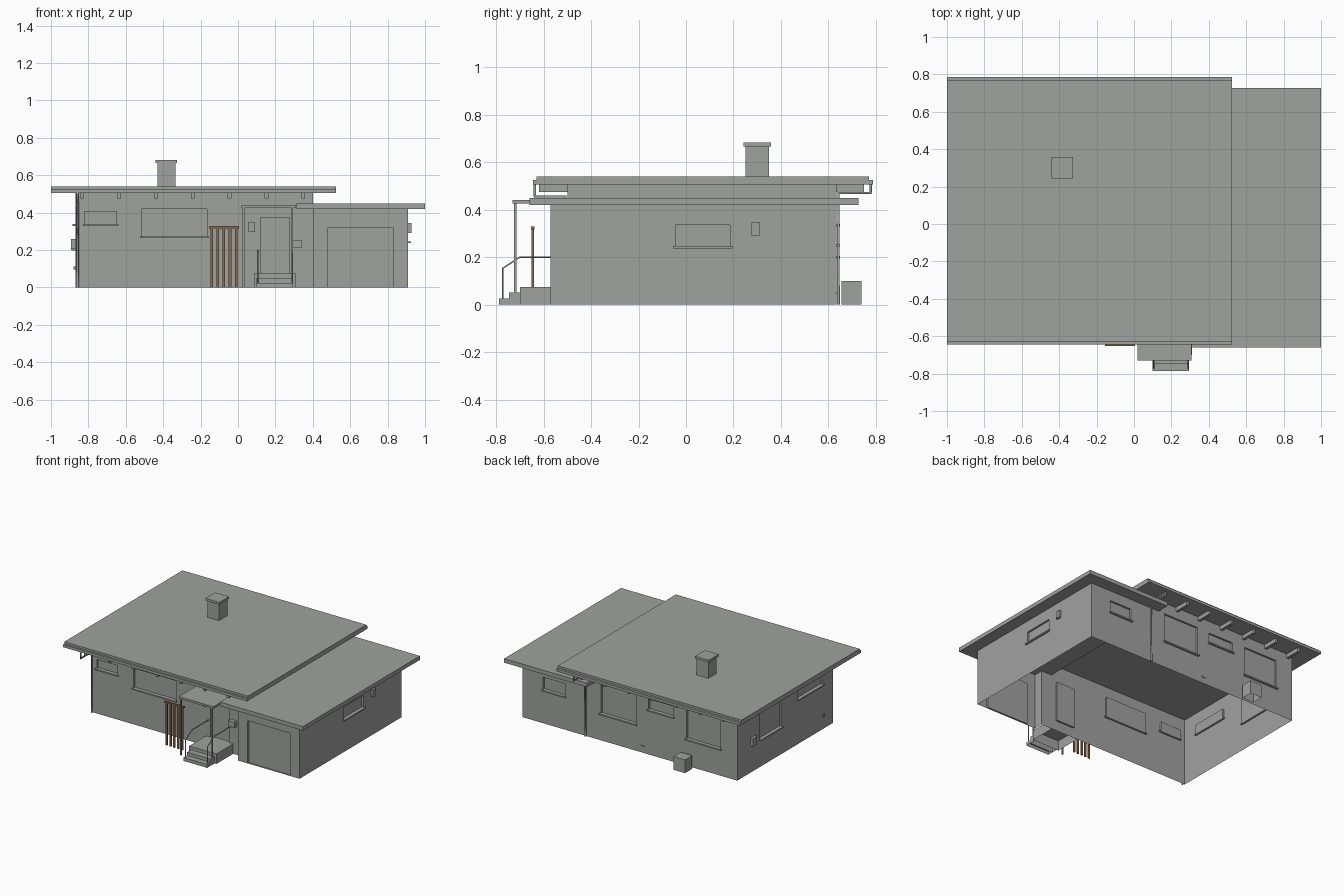
import bpy, bmesh
from mathutils import Vector

if "Cube" in bpy.data.objects:
    bpy.data.objects.remove(bpy.data.objects["Cube"], do_unlink=True)


def material(name, rgb):
    m = bpy.data.materials.new(name)
    m.use_nodes = True
    m.diffuse_color = (*rgb, 1)
    m.node_tree.nodes["Principled BSDF"].inputs["Base Color"].default_value = (*rgb, 1)
    return m


GREY = material("plain grey", (0.35, 0.36, 0.35))
BROWN = material("brown wood", (0.26, 0.14, 0.07))


def finish(name, bm, mat):
    mesh = bpy.data.meshes.new(name)
    bm.to_mesh(mesh)
    bm.free()
    mesh.materials.append(mat)
    obj = bpy.data.objects.new(name, mesh)
    bpy.context.collection.objects.link(obj)
    return obj


def box(name, x, y, z, mat=GREY, hollow=False):
    """Box from three (min, max) spans; hollow leaves the underside open."""
    bm = bmesh.new()
    bmesh.ops.create_cube(bm, size=1)
    for v in bm.verts:
        v.co = [s[0] if c < 0 else s[1] for c, s in zip(v.co, (x, y, z))]
    if hollow:
        bm.normal_update()
        under = [f for f in bm.faces if f.normal.z < -0.5]
        bmesh.ops.delete(bm, geom=under, context="FACES_ONLY")
    return finish(name, bm, mat)


def tube(name, points, radius):
    curve = bpy.data.curves.new(name, "CURVE")
    curve.dimensions = "3D"
    curve.bevel_depth = radius
    curve.bevel_resolution = 1
    curve.use_fill_caps = True
    line = curve.splines.new("POLY")
    line.points.add(len(points) - 1)
    for p, co in zip(line.points, points):
        p.co = (*co, 1)
    curve.materials.append(GREY)
    obj = bpy.data.objects.new(name, curve)
    bpy.context.collection.objects.link(obj)


RECESS, LEDGE = 0.014, 0.014


def wall(name, p, q, z0, z1, openings=()):
    """Thin wall, outside on the right of p->q, with recessed openings
    (from, to, bottom, top, has_sill) given along the wall's world axis."""
    p, q = Vector((*p, 0)), Vector((*q, 0))
    along = (q - p).normalized()
    out = Vector((along.y, -along.x, 0))
    axis = 0 if abs(along.x) > 0.5 else 1
    holes = []
    for a, b, lo, hi, sill in openings:
        u0, u1 = sorted((abs(a - p[axis]), abs(b - p[axis])))
        holes.append((u0, u1, lo, hi, sill))
    bm = bmesh.new()

    def quad(corners):
        bm.faces.new([bm.verts.new(p + along * u + out * d + Vector((0, 0, z)))
                      for u, z, d in corners])

    us = sorted({0, (q - p).length, *[h[i] for h in holes for i in (0, 1)]})
    zs = sorted({z0, z1, *[h[i] for h in holes for i in (2, 3)]})
    for a, b in zip(us, us[1:]):
        for c, d in zip(zs, zs[1:]):
            u, z = (a + b) / 2, (c + d) / 2
            if not any(h[0] < u < h[1] and h[2] < z < h[3] for h in holes):
                quad([(a, c, 0), (b, c, 0), (b, d, 0), (a, d, 0)])
    for a, b, c, d, sill in holes:
        ring = [(a, c), (b, c), (b, d), (a, d)]
        quad([(*r, -RECESS) for r in ring])
        for r, s in zip(ring, ring[1:] + ring[:1]):
            quad([(*r, 0), (*s, 0), (*s, -RECESS), (*r, -RECESS)])
        if sill:
            e = p + along * (a - 0.01) - out * RECESS
            f = p + along * (b + 0.01) + out * LEDGE
            box(name + "_sill", sorted((e.x, f.x)), sorted((e.y, f.y)), (c - 0.006, c + 0.004))
    bmesh.ops.remove_doubles(bm, verts=bm.verts, dist=0.0001)
    finish(name, bm, GREY)


# House plan
LEFT, MID, RIGHT = -0.87, 0.40, 0.91
FRONT, GARAGE_FRONT, BACK = -0.50, -0.57, 0.635
LOW, HIGH = 0.42, 0.505

# Walls with windows and doors
wall("main_front_wall", (LEFT, FRONT), (MID, FRONT), 0, HIGH,
     [(-0.82, -0.65, 0.335, 0.405, True), (-0.515, -0.165, 0.27, 0.42, True),
      (0.12, 0.275, 0.075, 0.375, False)])
wall("porch_side_wall", (MID, FRONT), (MID, GARAGE_FRONT), 0, LOW)
wall("garage_front_wall", (MID, GARAGE_FRONT), (RIGHT, GARAGE_FRONT), 0, LOW,
     [(0.48, 0.83, 0, 0.32, False)])
wall("garage_side_wall", (RIGHT, GARAGE_FRONT), (RIGHT, BACK), 0, LOW,
     [(-0.045, 0.185, 0.243, 0.335, True)])
wall("garage_back_wall", (RIGHT, BACK), (MID, BACK), 0, LOW,
     [(0.56, 0.74, 0.25, 0.345, True)])
wall("main_back_wall", (MID, BACK), (LEFT, BACK), 0, HIGH,
     [(-0.03, 0.26, 0.2, 0.42, True), (-0.34, -0.135, 0.335, 0.415, True),
      (-0.73, -0.45, 0.2, 0.42, True)])
wall("main_side_wall", (LEFT, BACK), (LEFT, FRONT), 0, HIGH,
     [(0.115, 0.363, 0.205, 0.415, True), (-0.37, -0.085, 0.335, 0.405, True)])
wall("main_upper_wall", (MID, FRONT), (MID, BACK), LOW, HIGH)

# Roofs, gutters and rafters
box("main_roof", (-1, 0.525), (-0.63, 0.77), (HIGH, 0.54))
box("front_gutter", (-1, 0.525), (-0.645, -0.63), (HIGH, 0.525))
box("back_gutter", (-1, 0.525), (0.77, 0.787), (HIGH, 0.525))
box("garage_roof", (0.313, 1), (-0.66, 0.727), (LOW, 0.45))
for i in range(7):
    x = -0.833 + i * 0.197
    box("front_rafter", (x - 0.01, x + 0.01), (-0.62, FRONT), (0.475, HIGH))
    box("back_rafter", (x - 0.01, x + 0.01), (BACK, 0.75), (0.475, HIGH))

# Chimney
box("chimney", (-0.43, -0.333), (0.25, 0.35), (0.54, 0.665))
box("chimney_cap", (-0.44, -0.325), (0.242, 0.358), (0.665, 0.682))

# Downpipes
for name, x, eave, face, drop in (("front_downpipe", -0.858, -0.637, -0.508, 0.455),
                                  ("back_downpipe", 0.385, 0.778, 0.642, 0.47)):
    tube(name, [(x, eave, HIGH), (x, eave, drop), (x, face, drop), (x, face, 0)], 0.007)

# Porch: canopy, posts, landing, steps and handrails
box("porch_canopy", (0.02, 0.308), (-0.73, FRONT), (0.425, 0.44))
box("left_porch_post", (0.025, 0.035), (-0.725, -0.715), (0, 0.425))
box("right_porch_post", (0.285, 0.295), (-0.725, -0.715), (0.05, 0.425))
box("porch_landing", (0.085, 0.31), (-0.70, FRONT), (0, 0.075), hollow=True)
box("upper_step", (0.10, 0.295), (-0.745, -0.70), (0, 0.05), hollow=True)
box("lower_step", (0.10, 0.295), (-0.787, -0.745), (0, 0.025), hollow=True)
for x in (0.106, 0.289):
    tube("handrail", [(x, -0.772, 0.025), (x, -0.772, 0.153),
                      (x, -0.70, 0.2), (x, FRONT, 0.2)], 0.004)

# Slatted wooden screen
for i in range(5):
    x = -0.141 + i * 0.0328
    box("screen_slat", (x - 0.007, x + 0.007), (-0.65, -0.64), (0, 0.318), BROWN)
box("screen_rail", (-0.156, 0.006), (-0.652, -0.638), (0.316, 0.328), BROWN)

# Small wall fittings
box("door_panel", (0.055, 0.09), (FRONT - 0.012, FRONT), (0.298, 0.35))
box("mailbox", (0.29, 0.34), (FRONT - 0.03, FRONT), (0.212, 0.255))
box("garage_meter", (RIGHT, RIGHT + 0.017), (0.277, 0.312), (0.292, 0.346))
box("side_meter", (LEFT - 0.022, LEFT), (0.43, 0.48), (0.2, 0.26))
box("side_tap", (LEFT - 0.01, LEFT), (-0.39, -0.373), (0.095, 0.112))
box("back_vent", (-0.10, -0.07), (BACK, BACK + 0.006), (0.046, 0.054))

# Outdoor unit behind the house
box("outdoor_unit", (-0.51, -0.415), (0.655, 0.74), (0, 0.1), hollow=True)
